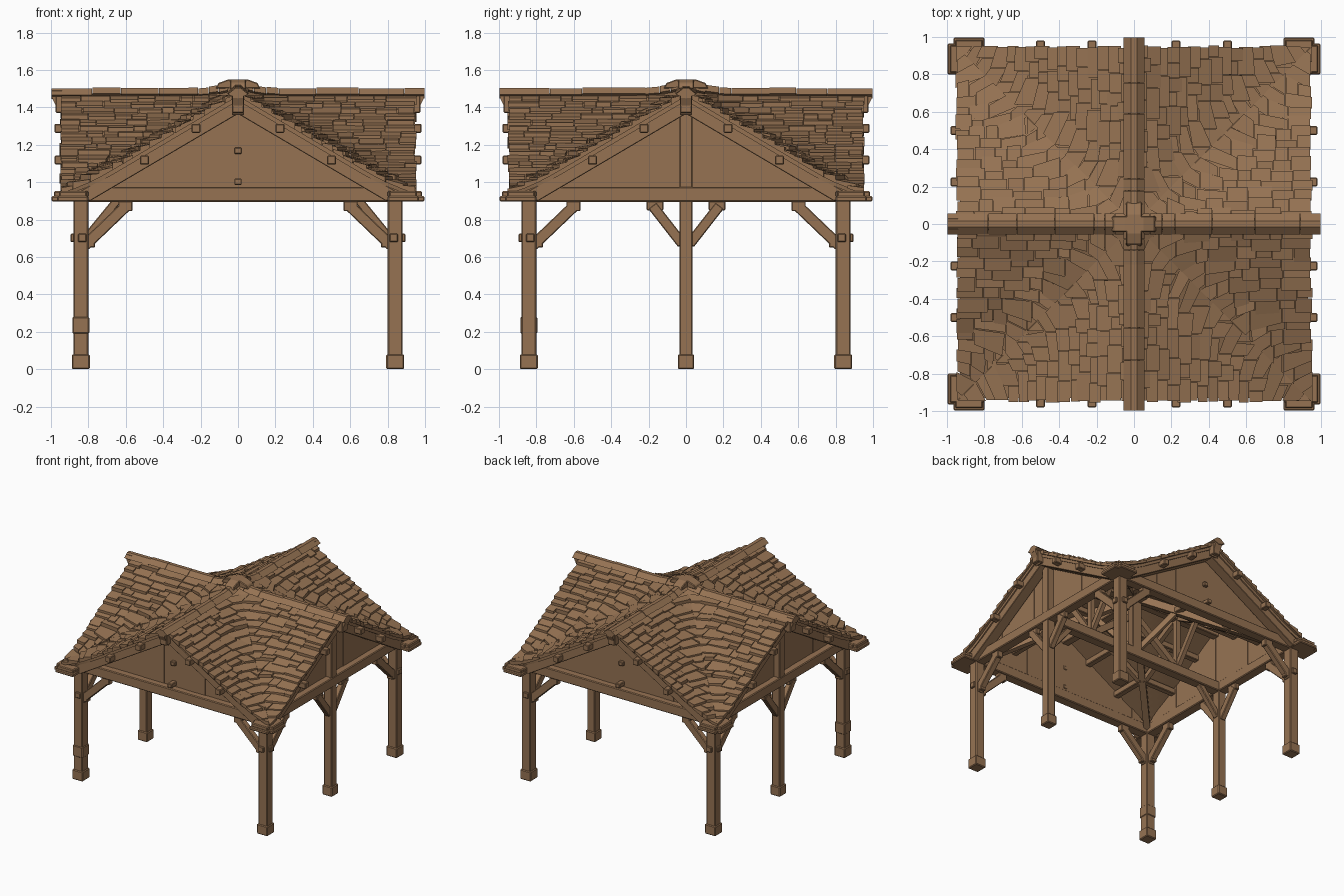
import bpy, bmesh, math, random
from mathutils import Vector

if "Cube" in bpy.data.objects:
    bpy.data.objects.remove(bpy.data.objects["Cube"])

random.seed(7)
R = random.uniform
K = 0.59          # roof slope
TOP = 1.468       # roof deck height at the ridge
W = 0.26          # width of the rounded valley

wood = bpy.data.materials.new("weathered brown wood")
wood.diffuse_color = (0.305, 0.171, 0.086, 1)
wood.use_nodes = True
wood.node_tree.nodes["Principled BSDF"].inputs["Base Color"].default_value = wood.diffuse_color


def finish(name, bm, bevel=0.0, solid=0.0):
    if not solid:
        bmesh.ops.recalc_face_normals(bm, faces=bm.faces)
    me = bpy.data.meshes.new(name)
    bm.to_mesh(me)
    bm.free()
    ob = bpy.data.objects.new(name, me)
    bpy.context.collection.objects.link(ob)
    me.materials.append(wood)
    if bevel:
        m = ob.modifiers.new("worn edges", 'BEVEL')
        m.width = bevel
        m.segments = 1
    if solid:
        m = ob.modifiers.new("thickness", 'SOLIDIFY')
        m.thickness = solid
        m.offset = -1


def prism(bm, a, b):
    """Solid between two matching outlines."""
    va = [bm.verts.new(p) for p in a]
    vb = [bm.verts.new(p) for p in b]
    n = len(a)
    bm.faces.new(va)
    bm.faces.new(vb[::-1])
    for i in range(n):
        j = (i + 1) % n
        bm.faces.new((va[j], va[i], vb[i], vb[j]))


def box(bm, x0, x1, y0, y1, z0, z1):
    q = [(x0, y0), (x1, y0), (x1, y1), (x0, y1)]
    prism(bm, [(x, y, z0) for x, y in q], [(x, y, z1) for x, y in q])


def beam(bm, a, b, w, h):
    a, b = Vector(a), Vector(b)
    d = (b - a).normalized()
    ref = Vector((0, 0, 1)) if abs(d.z) < 0.95 else Vector((0, 1, 0))
    s = d.cross(ref).normalized() * w / 2
    t = s.cross(d).normalized() * h / 2
    c = [s + t, s - t, -s - t, t - s]
    prism(bm, [a + o for o in c], [b + o for o in c])


def P(arm, s, u, v, z):
    """Point in a gable arm: u across, v outward; arm 0 is front, then turned by quarters."""
    x, y = s * u, -v
    for _ in range(arm):
        x, y = -y, x
    return Vector((x, y, z))


def pbox(bm, arm, s, u0, u1, v0, v1, z0, z1):
    q = [(u0, v0), (u1, v0), (u1, v1), (u0, v1)]
    prism(bm, [P(arm, s, u, v, z0) for u, v in q], [P(arm, s, u, v, z1) for u, v in q])


def swell(d):
    return max(W - abs(d), 0) ** 2 / (4 * W)


def contour(c, v):
    """Where the roof level c lies at distance v, bending out at the valley."""
    u = c
    for _ in range(25):
        u = c + swell(v - u)
    return min(u, v)


ARMS = [(a, s) for a in range(4) for s in (-1, 1)]

# posts with foot blocks: four corners and the middle of the two sides
bm = bmesh.new()
for x in (-0.84, 0.84):
    for y in (-0.84, 0, 0.84):
        w = 0.04 if y else 0.036
        box(bm, x - w, x + w, y - w, y + w, 0.03, 0.93 if y else 1.42)
        f = w + 0.008
        box(bm, x - f, x + f, y - f, y + f, 0, 0.08)
box(bm, -0.885, -0.795, -0.885, -0.795, 0.19, 0.28)
finish("posts", bm, 0.006)

# perimeter tie beams and the beam across the middle
bm = bmesh.new()
for a in range(4):
    pbox(bm, a, 1, -0.88, 0.88, 0.80, 0.88, 0.895, 0.975)
box(bm, -0.84, 0.84, -0.04, 0.04, 0.895, 0.975)
finish("tie_beams", bm, 0.006)

# diagonal braces with thick ends, and the square pegs
bm = bmesh.new()
pg = bmesh.new()
for a, s in ARMS:
    beam(bm, P(a, s, 0.82, 0.84, 0.66), P(a, s, 0.585, 0.84, 0.885), 0.05, 0.06)
    pbox(bm, a, s, 0.765, 0.81, 0.815, 0.865, 0.65, 0.705)
    pbox(bm, a, s, 0.565, 0.64, 0.815, 0.865, 0.845, 0.905)
    pbox(pg, a, s, 0.81, 0.855, 0.86, 0.895, 0.68, 0.725)
    if a % 2:
        beam(bm, P(a, s, 0.02, 0.84, 0.67), P(a, s, 0.18, 0.84, 0.875), 0.045, 0.055)
        pbox(bm, a, s, 0.12, 0.21, 0.82, 0.86, 0.85, 0.905)
for a in (0, 2):
    pbox(pg, a, 1, -0.02, 0.02, 0.80, 0.85, 1.15, 1.185)
    pbox(pg, a, 1, -0.02, 0.02, 0.80, 0.89, 0.985, 1.02)
for x in (-1, 1):
    beam(bm, (x * 0.82, 0, 0.69), (x * 0.64, 0, 0.91), 0.045, 0.045)
finish("braces", bm, 0.005)
finish("pegs", pg, 0.005)

# plank walls closing the gables
bm = bmesh.new()
N = 9
for a, s in ARMS:
    for i in range(N):
        u0, u1 = 0.84 * i / N, 0.84 * (i + 1) / N
        v = 0.825 + R(-0.003, 0.003)
        q = [(u0, 0.92), (u1, 0.92), (u1, 1.445 - K * u1), (u0, 1.445 - K * u0)]
        w = 0.805 + R(-0.003, 0.003)
        prism(bm, [P(a, s, u, w, z) for u, z in q], [P(a, s, u, v, z) for u, z in q])
finish("gable_planks", bm)

# rafters at the gables, and purlins and ridge beams that poke out of them
bm = bmesh.new()
pu = bmesh.new()
for a, s in ARMS:
    q = [(0, 1.365), (0, 1.45), (0.92, 0.907), (0.92, 0.9), (0.79, 0.9)]
    prism(bm, [P(a, s, u, 0.835, z) for u, z in q], [P(a, s, u, 0.92, z) for u, z in q])
    for u, z in ((0.225, 1.29), (0.50, 1.12)):
        pbox(pu, a, s, u - 0.024, u + 0.024, u, 0.98, z - 0.026, z + 0.022)
finish("gable_rafters", bm, 0.005)
finish("purlins", pu, 0.005)

bm = bmesh.new()
for a in range(4):
    pbox(bm, a, 1, -0.032, 0.032, 0, 0.975, 1.37, 1.475)
finish("ridge_beams", bm, 0.005)

# roof frame inside: valley rafters, king post and struts
bm = bmesh.new()
for a, s in ARMS:
    if s > 0:
        beam(bm, P(a, s, 0.84, 0.84, 0.93), P(a, s, 0, 0, 1.42), 0.05, 0.06)
    beam(bm, P(a, s, 0.225, 0.42, 1.28), P(a, s, 0, 0.42, 1.40), 0.035, 0.04)
    beam(bm, P(a, s, 0.5, 0.52, 1.11), P(a, s, 0.225, 0.52, 1.28), 0.035, 0.04)
for x in (-1, 1):
    beam(bm, (x * 0.42, 0, 0.95), (x * 0.03, 0, 1.25), 0.045, 0.05)
    beam(bm, (x * 0.42, 0, 0.95), (x * 0.42, 0, 1.40), 0.04, 0.045)
    for y in (-1, 1):
        beam(bm, (x * 0.42, 0, 0.96), (x * 0.42, y * 0.225, 1.28), 0.035, 0.04)
        beam(bm, (x * 0.03, 0, 0.97), (x * 0.225, y * 0.225, 1.28), 0.035, 0.04)
box(bm, -0.04, 0.04, -0.04, 0.04, 0.95, 1.42)
finish("inner_roof_frame", bm)

# roof deck: two crossing gables with rounded valleys
bm = bmesh.new()
bmesh.ops.create_grid(bm, x_segments=48, y_segments=48, size=0.93)
for p in bm.verts:
    x, y = abs(p.co.x), abs(p.co.y)
    p.co.z = TOP - K * (min(x, y) - swell(x - y))
finish("roof_deck", bm, solid=0.028)

# overlapping shingles in rows that bend outward at the valleys
bm = bmesh.new()
ROWS = 17
for a, s in ARMS:
    for i in range(ROWS):
        c0 = 0.015 + 0.93 * i / ROWS
        c1 = 0.015 + 0.93 * (i + 1) / ROWS + 0.01
        v = 0.952 + R(-0.008, 0.006)
        stop = c0 + W / 4
        while v > stop + 0.002:
            w = R(0.06, 0.17)
            if v - w < stop + 0.05:
                w = v - stop
            e = c1 + R(-0.016, 0.014)
            h = R(0.018, 0.034)
            va, vb = v - 0.003, v - w
            # outline: upper inner, upper outer, lower outer, lower inner
            lo = max(vb, e + W / 4)
            q = [(contour(c0, vb), vb, c0, 0.008), (contour(c0, va), va, c0, 0.008)]
            if va > lo:
                q += [(contour(e, va), va, e, h), (contour(e, lo), lo, e, h)]
            else:
                q += [(va, va, va - W / 4, h)]
            prism(bm, [P(a, s, u, t, TOP - 0.008 - K * c) for u, t, c, l in q],
                  [P(a, s, u, t, TOP + l - K * c) for u, t, c, l in q])
            v -= w
finish("shingles", bm)

# eave corners that stick out past the shingles
bm = bmesh.new()
for a, s in ARMS:
    pbox(bm, a, s, 0.80, 0.965, 0.80, 0.997, 0.897, 0.925)
    pbox(bm, a, s, 0.81, 0.955, 0.80, 0.985, 0.92, 0.952)
finish("eave_corners", bm, 0.006)

# low ridge caps that hug the slope and rise toward the crossing
bm = bmesh.new()
for a in range(4):
    v = 0.03
    while v < 0.99:
        n = v + (R(0.05, 0.08) if v < 0.2 else R(0.14, 0.26))
        n = 0.999 if n > 0.9 else n
        jig = R(-0.003, 0.004)
        ends = []
        for t in (v, n - 0.002):
            z = 1.503 + jig + K * swell(t)
            q = [(-0.055, z - 0.033), (-0.015, z), (0.015, z), (0.055, z - 0.033), (0, z - 0.055)]
            ends.append([P(a, 1, u, t, y) for u, y in q])
        prism(bm, *ends)
        v = n
    # flared bracket under the ridge tip
    q = [(0.94, 1.36), (0.965, 1.39), (0.995, 1.45), (0.995, 1.49), (0.94, 1.49)]
    prism(bm, [P(a, 1, -0.03, t, z) for t, z in q], [P(a, 1, 0.03, t, z) for t, z in q])
finish("ridge_caps", bm)

# raised cross cap where the ridges meet
bm = bmesh.new()
for a in range(2):
    q = [(-0.12, 1.50), (-0.105, 1.53), (-0.05, 1.55), (0.05, 1.55), (0.105, 1.53), (0.12, 1.50)]
    prism(bm, [P(a, 1, -0.042, t, z) for t, z in q], [P(a, 1, 0.042, t, z) for t, z in q])
finish("centre_cap", bm, 0.005)
